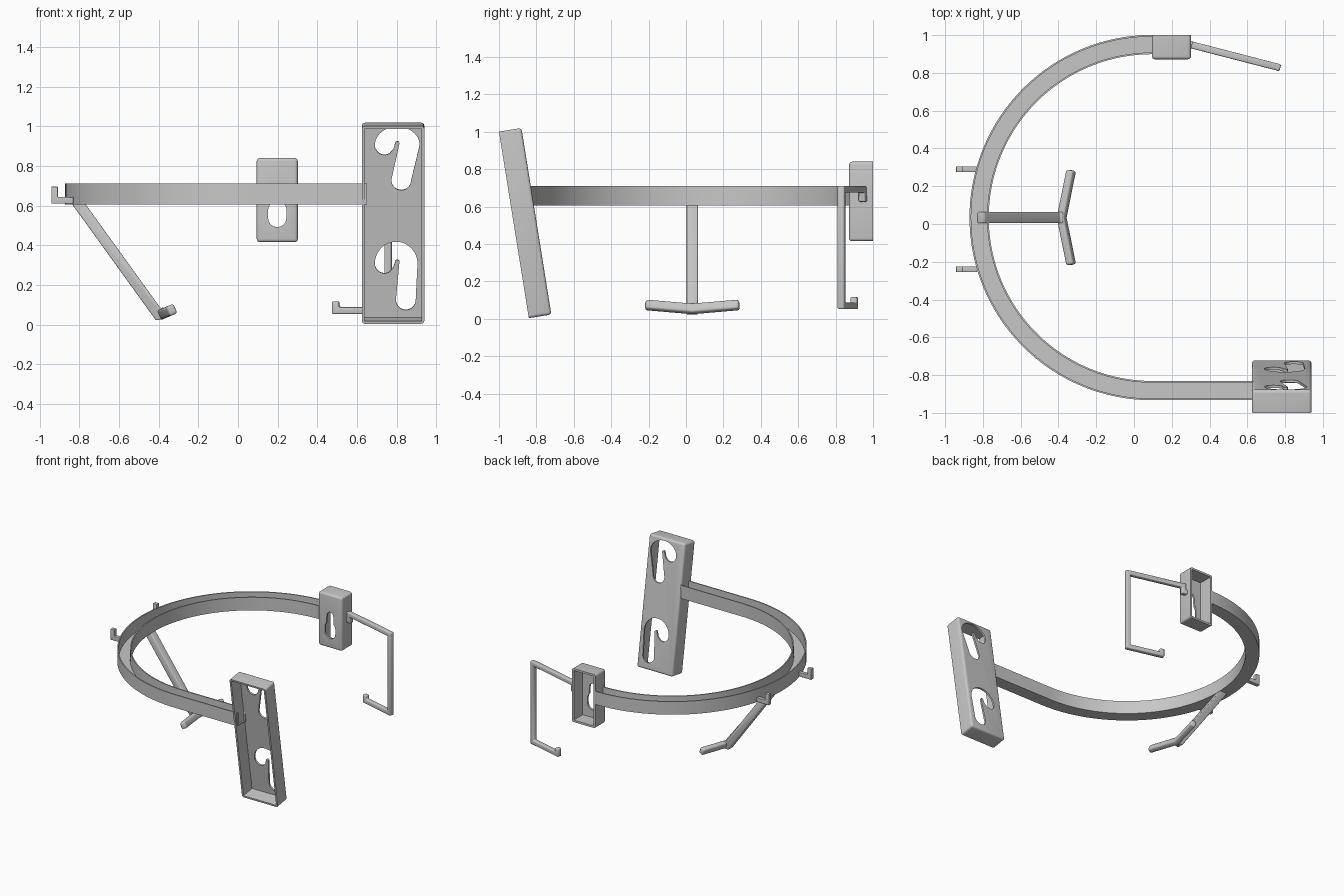
import bpy, bmesh, math
from mathutils import Vector, Matrix

old = bpy.data.objects.get("Cube")
if old:
    bpy.data.objects.remove(old)

grey = bpy.data.materials.new("plain_grey")
grey.use_nodes = True
grey.diffuse_color = (0.57, 0.57, 0.57, 1)
grey.node_tree.nodes["Principled BSDF"].inputs["Base Color"].default_value = (0.57, 0.57, 0.57, 1)


def add_object(name, bm):
    bmesh.ops.recalc_face_normals(bm, faces=bm.faces)
    mesh = bpy.data.meshes.new(name)
    bm.to_mesh(mesh)
    bm.free()
    mesh.materials.append(grey)
    ob = bpy.data.objects.new(name, mesh)
    bpy.context.collection.objects.link(ob)
    return ob


def smooth(ob):
    bpy.ops.object.select_all(action='DESELECT')
    ob.select_set(True)
    bpy.context.view_layer.objects.active = ob
    bpy.ops.object.shade_smooth_by_angle(angle=math.radians(35))


def apply_modifiers(ob):
    graph = bpy.context.evaluated_depsgraph_get()
    mesh = bpy.data.meshes.new_from_object(ob.evaluated_get(graph))
    ob.modifiers.clear()
    ob.data = mesh


def prism(bm, points, depth):
    """Extrude a closed outline of 3D points along a vector, centred on it."""
    face = bm.faces.new([bm.verts.new(p - depth / 2) for p in points])
    made = bmesh.ops.extrude_face_region(bm, geom=[face])["geom"]
    verts = [g for g in made if isinstance(g, bmesh.types.BMVert)]
    bmesh.ops.translate(bm, verts=verts, vec=depth)
    if face.is_valid and not any(f is not face and set(f.verts) == set(face.verts) for f in bm.faces):
        return
    bm.faces.new([v for v in bm.verts if v not in verts])


def arc(cx, cz, r, start, end, steps=14, rz=None):
    angles = [math.radians(start + (end - start) * i / steps) for i in range(steps + 1)]
    return [(cx + r * math.cos(a), cz + (rz or r) * math.sin(a)) for a in angles]


def mitred_bar(name, origin, u, v, path, thick, width, bevel=0.006):
    """Bar following a flat path in the plane of u and v, with mitred corners."""
    origin, u, v = Vector(origin), Vector(u).normalized(), Vector(v).normalized()
    pts = [Vector(p) for p in path]
    left, right = [], []
    for i, p in enumerate(pts):
        before = (p - pts[i - 1]).normalized() if i else None
        after = (pts[i + 1] - p).normalized() if i < len(pts) - 1 else None
        before, after = before or after, after or before
        n1, n2 = Vector((-before.y, before.x)), Vector((-after.y, after.x))
        offset = (n1 + n2) / (1 + n1.dot(n2)) * thick / 2
        left.append(p + offset)
        right.append(p - offset)
    outline = [origin + u * p.x + v * p.y for p in left + right[::-1]]
    bm = bmesh.new()
    prism(bm, outline, u.cross(v).normalized() * width)
    ob = add_object(name, bm)
    mod = ob.modifiers.new("soft_edges", 'BEVEL')
    mod.width, mod.segments = bevel, 3
    apply_modifiers(ob)
    smooth(ob)


def open_box(name, size, wall, open_side, holes, place):
    """Tray with one open y side and holes cut through its plate."""
    bm = bmesh.new()
    bmesh.ops.create_cube(bm, size=1, matrix=Matrix.Diagonal((*size, 1)))
    soft = [e for e in bm.edges if any(v.co.y * open_side < 0 for v in e.verts)]
    bmesh.ops.bevel(bm, geom=soft, offset=0.016, segments=4, profile=0.5, affect='EDGES')
    box = add_object(name, bm)
    cutters = []
    bm = bmesh.new()
    inner = Matrix.Diagonal((size[0] - 2 * wall, size[1], size[2] - 2 * wall, 1))
    bmesh.ops.create_cube(bm, size=1, matrix=Matrix.Translation((0, open_side * wall, 0)) @ inner)
    cutters.append(add_object("cavity_cutter", bm))
    for outline in holes:
        bm = bmesh.new()
        y = -open_side * size[1] / 2
        prism(bm, [Vector((x, y, z)) for x, z in outline], Vector((0, 0.08, 0)))
        cutters.append(add_object("hole_cutter", bm))
    for c in cutters:
        c.hide_render = True
        mod = box.modifiers.new("cut", 'BOOLEAN')
        mod.operation, mod.solver, mod.object = 'DIFFERENCE', 'EXACT', c
    apply_modifiers(box)
    for c in cutters:
        bpy.data.objects.remove(c)
    box.matrix_world = place
    smooth(box)


# Curved open channel with a straight end
cx, cy, radius = 0.096, 0.034, 0.967
stations = []
for i in range(65):
    a = math.radians(90 + 180 * i / 64)
    stations.append((Vector((cx, cy, 0)), Vector((math.cos(a), math.sin(a), 0))))
stations.append((Vector((0.65, cy, 0)), Vector((0, -1, 0))))
outer, inner, low, top, wall = radius, radius - 0.102, 0.606, 0.71, 0.009
section = [(outer, low), (outer, top), (outer - wall, top), (outer - wall, low + wall),
           (inner + wall, low + wall), (inner + wall, top), (inner, top), (inner, low)]
bm = bmesh.new()
rings = [[bm.verts.new(c + n * r + Vector((0, 0, z))) for r, z in section] for c, n in stations]
for a, b in zip(rings, rings[1:]):
    for k in range(len(section)):
        m = (k + 1) % len(section)
        bm.faces.new((a[k], a[m], b[m], b[k]))
bm.faces.new(rings[0])
bm.faces.new(rings[-1])
smooth(add_object("curved_channel", bm))

# Tall tilted bracket with two hook-shaped slots
tilt = math.radians(9.1)


def hook_slot(z, rise, leg_x, leg_z, right):
    pts = arc((0.69 + right) / 2, z, (right - 0.69) / 2, 0, 180, 24, rise)
    pts += arc(0.739, z, 0.049, 192, 300)
    pts += [(0.783, z - 0.02)]
    pts += arc(0.803, z + 0.008, 0.011, 180, 0, 8)
    pts += arc(leg_x, leg_z, 0.05, 180, 360)
    return [(x - 0.782, (h - 0.52) / math.cos(tilt)) for x, h in pts]


open_box("tall_bracket", (0.315, 0.122, 1.01), 0.014, -1,
         [hook_slot(0.905, 0.093, 0.823, 0.728, 0.916),
          hook_slot(0.308, 0.11, 0.846, 0.124, 0.905)],
         Matrix.Translation((0.782, -0.86, 0.512)) @ Matrix.Rotation(tilt, 4, 'X'))

# Small bracket with a keyhole
keyhole = arc(0, -0.09, 0.046, 180, 360) + arc(0, -0.05, 0.046, 0, 45, 4)
keyhole += arc(0, 0.045, 0.028, 0, 180) + arc(0, -0.05, 0.046, 135, 180, 4)
open_box("small_bracket", (0.207, 0.128, 0.425), 0.016, 1, [keyhole],
         Matrix.Translation((0.198, 0.936, 0.6275)))

# Hanging arm with a turned-up tip
mitred_bar("hanging_arm", (0.29, 0.952, 0), (0.968, -0.25, 0), (0, 0, 1),
           [(0, 0.643), (0.033, 0.643), (0.033, 0.693), (0.483, 0.693),
            (0.483, 0.07), (0.21, 0.07), (0.21, 0.116)], 0.035, 0.037, 0.009)

# Two small pegs on the outside of the channel
for side, y in (("right", -0.24), ("left", 0.29)):
    mitred_bar(side + "_peg", (0, y, 0), (1, 0, 0), (0, 0, 1),
               [(-0.83, 0.626), (-0.925, 0.626), (-0.925, 0.695)], 0.033, 0.03, 0.002)

# Sloping strut, bent at the bottom, and its forked foot
mitred_bar("sloping_strut", (0, cy, 0), (1, 0, 0), (0, 0, 1),
           [(-0.815, 0.624), (-0.402, 0.052), (-0.37, 0.06)], 0.055, 0.06)
mitred_bar("forked_foot", (-0.383, cy, 0.053), (0, 1, 0), (0.92, 0, 0.39),
           [(-0.25, 0.055), (0, 0), (0.25, 0.055)], 0.042, 0.052, 0.012)
